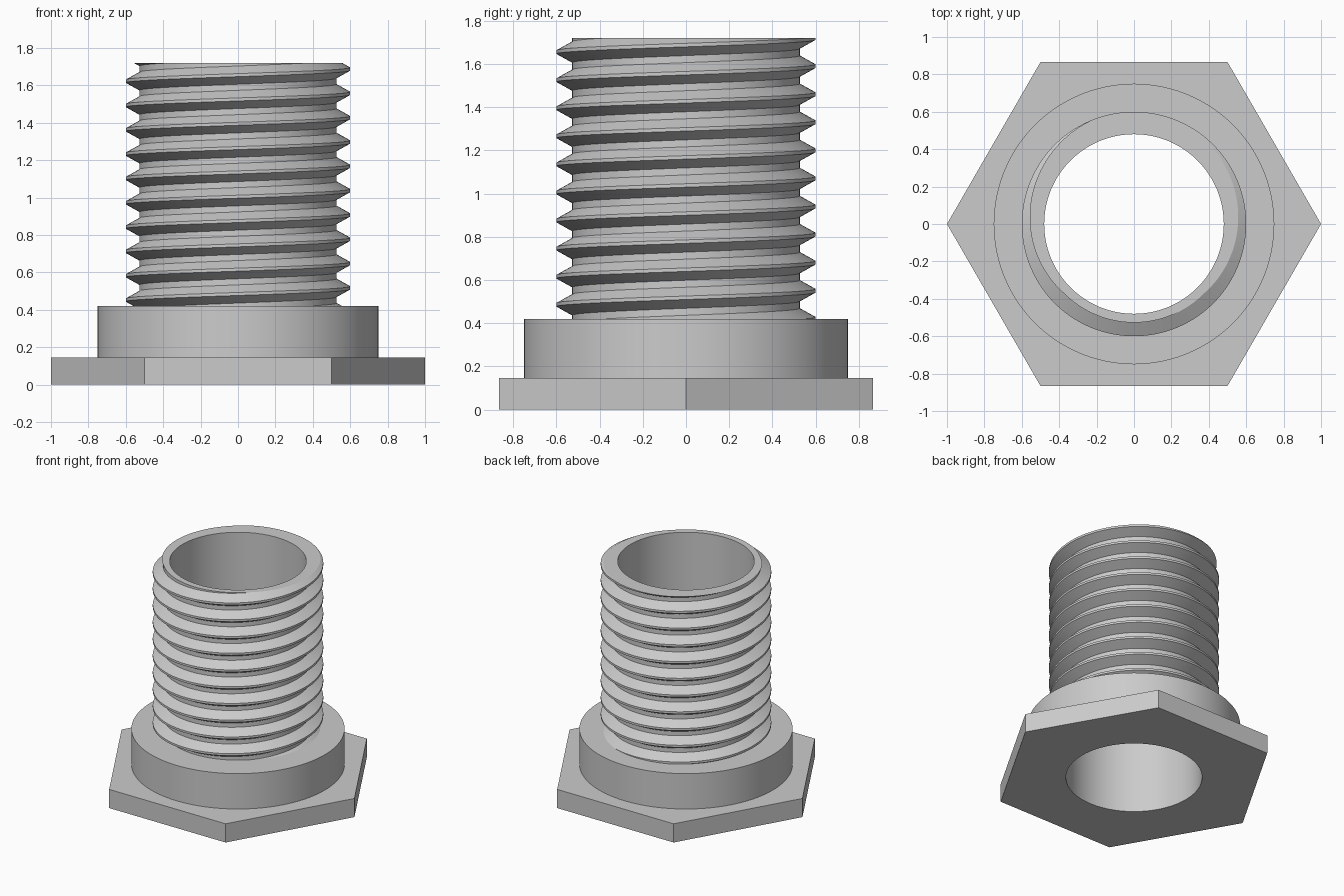
import bpy, bmesh, math

if "Cube" in bpy.data.objects:
    bpy.data.objects.remove(bpy.data.objects["Cube"])

COLUMNS = 144
BORE = 0.48
FLANGE_TOP, COLLAR_TOP, TOP = 0.145, 0.42, 1.72
COLLAR_R = 0.75
PITCH = 0.13
CREST_R, ROOT_R = 0.60, 0.527
CREST_HALF, ROOT_HALF = PITCH / 16, PITCH / 8   # half widths of crest and root flats

steel = bpy.data.materials.new("steel_grey")
steel.diffuse_color = (0.6, 0.6, 0.6, 1)
steel.use_nodes = True
steel.node_tree.nodes["Principled BSDF"].inputs["Base Color"].default_value = steel.diffuse_color


def sweep(name, profile):
    """Sweep an angle-dependent (radius, height) profile once around z."""
    bm = bmesh.new()
    cols = []
    for i in range(COLUMNS + 1):
        a = math.tau * i / COLUMNS
        cols.append([bm.verts.new((r * math.cos(a), r * math.sin(a), z))
                     for r, z in profile(a)])
    for c, d in zip(cols, cols[1:]):
        for j in range(len(c) - 1):
            bm.faces.new((c[j], d[j], d[j + 1], c[j + 1]))
    bmesh.ops.remove_doubles(bm, verts=bm.verts, dist=1e-5)
    bmesh.ops.dissolve_degenerate(bm, edges=bm.edges, dist=1e-5)
    mesh = bpy.data.meshes.new(name)
    bm.to_mesh(mesh)
    bm.free()
    mesh.materials.append(steel)
    obj = bpy.data.objects.new(name, mesh)
    bpy.context.collection.objects.link(obj)
    bpy.ops.object.select_all(action='DESELECT')
    obj.select_set(True)
    bpy.context.view_layer.objects.active = obj
    bpy.ops.object.shade_smooth_by_angle(angle=math.radians(25))
    return obj


# Hexagonal flange, corners on the x axis
def flange_profile(a):
    r = math.cos(math.pi / 6) / math.cos(a % (math.pi / 3) - math.pi / 6)
    return [(BORE, FLANGE_TOP), (BORE, 0), (r, 0), (r, FLANGE_TOP), (COLLAR_R, FLANGE_TOP)]


# Round collar
def collar_profile(a):
    return [(BORE, COLLAR_TOP), (BORE, FLANGE_TOP)], \
           [(COLLAR_R, FLANGE_TOP), (COLLAR_R, COLLAR_TOP), (0.51, COLLAR_TOP)]


# Right-handed helical thread, cut flat at both ends
def crest_height(a):
    return TOP + PITCH * (a / math.tau - 0.25)


def thread_radius(a, z):
    d = abs((z - crest_height(a) + PITCH / 2) % PITCH - PITCH / 2)
    t = (d - CREST_HALF) / (PITCH / 2 - ROOT_HALF - CREST_HALF)
    return CREST_R + (ROOT_R - CREST_R) * min(max(t, 0), 1)


def thread_profile(a):
    pts = [(BORE, TOP), (BORE, COLLAR_TOP)]
    for k in range(-13, 4):
        for dz, r in ((-PITCH / 2 + ROOT_HALF, ROOT_R), (-CREST_HALF, CREST_R),
                      (CREST_HALF, CREST_R), (PITCH / 2 - ROOT_HALF, ROOT_R)):
            z = crest_height(a) + k * PITCH + dz
            if not COLLAR_TOP < z < TOP:
                z = min(max(z, COLLAR_TOP), TOP)
                r = thread_radius(a, z)
            pts.append((r, z))
    return pts + [(BORE, TOP)]


sweep("hex_flange", flange_profile)
sweep("collar_bore", lambda a: collar_profile(a)[0])
sweep("collar", lambda a: collar_profile(a)[1])
sweep("threaded_tube", thread_profile)
